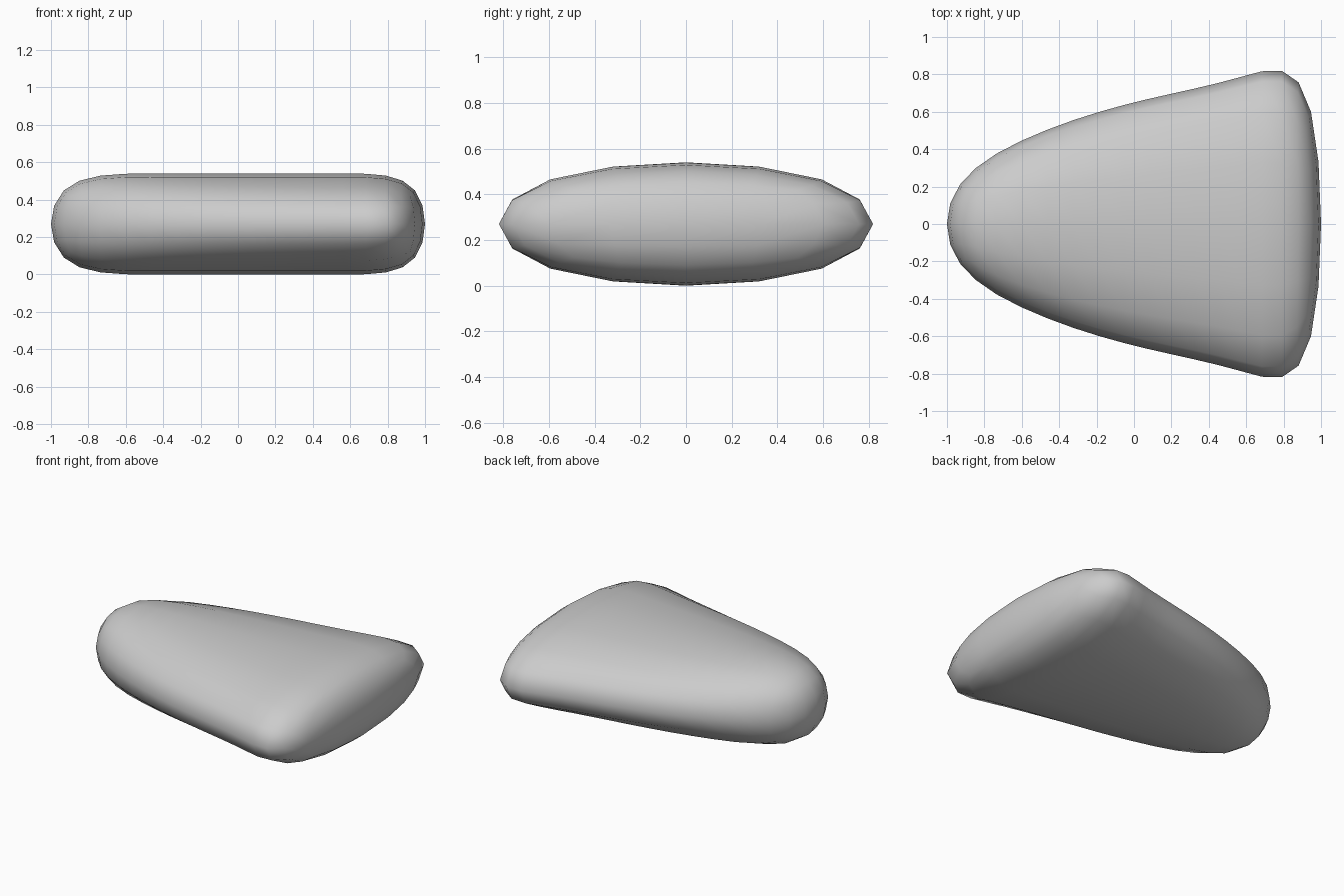
import bpy, bmesh

if "Cube" in bpy.data.objects:
    bpy.data.objects.remove(bpy.data.objects["Cube"])

# Control cage rings along x: (x, half width)
RINGS = [(-1.048, 0.255), (-0.45, 0.578), (0.08, 0.738), (0.57, 0.84), (1.0375, 1.04)]
HALF_H = 0.2945   # cage half height (smooths down to 0.27)
MID_Z = 0.27

# Tapered box cage, four corners per ring
bm = bmesh.new()
loops = []
for x, w in RINGS:
    loops.append([bm.verts.new((x, sy * w, sz * HALF_H))
                  for sy, sz in ((-1, -1), (1, -1), (1, 1), (-1, 1))])
for a, b in zip(loops, loops[1:]):
    for i in range(4):
        j = (i + 1) % 4
        bm.faces.new((a[i], a[j], b[j], b[i]))
bm.faces.new(loops[0])
bm.faces.new(loops[-1])
bmesh.ops.recalc_face_normals(bm, faces=bm.faces)
for f in bm.faces:
    f.smooth = True

mesh = bpy.data.meshes.new("wedge_body")
bm.to_mesh(mesh)
bm.free()
body = bpy.data.objects.new("wedge_body", mesh)
body.location.z = MID_Z
bpy.context.collection.objects.link(body)

# Rounded pebble-like surface
sub = body.modifiers.new("rounding", 'SUBSURF')
sub.levels = 2
sub.render_levels = 2
